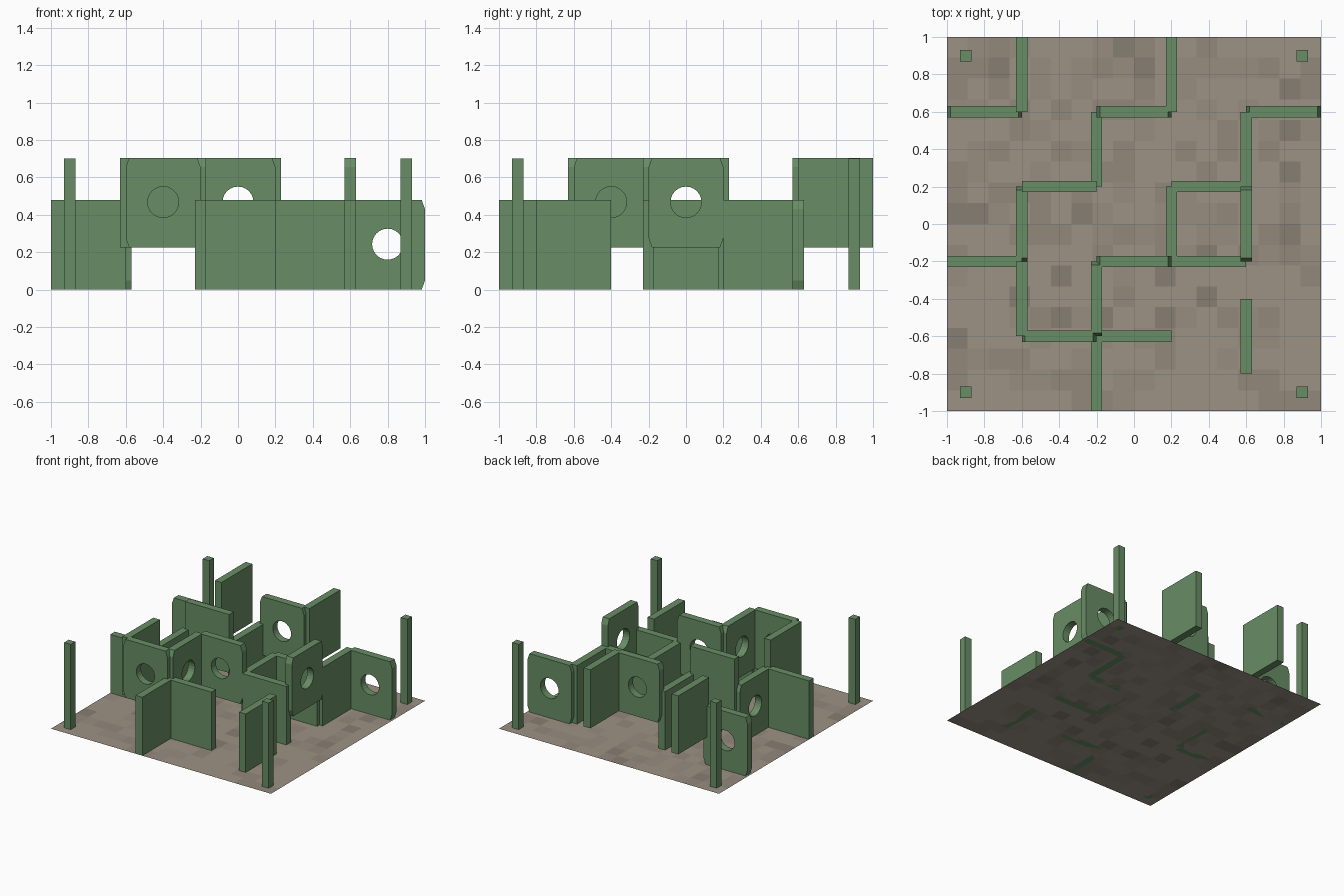
import bpy, bmesh, math, random

if "Cube" in bpy.data.objects:
    bpy.data.objects.remove(bpy.data.objects["Cube"])

random.seed(4)
CELL, THICK, HEIGHT = 0.4, 0.06, 0.48
LOW, HIGH = 0.0, 0.225


def material(name, rgb):
    m = bpy.data.materials.new(name)
    m.diffuse_color = (*rgb, 1)
    m.use_nodes = True
    m.node_tree.nodes["Principled BSDF"].inputs["Base Color"].default_value = m.diffuse_color
    return m


def add(name, mesh, loc=(0, 0, 0), turn=0.0):
    o = bpy.data.objects.new(name, mesh)
    o.location = loc
    o.rotation_euler[2] = turn
    bpy.context.collection.objects.link(o)
    return o


def box_mesh(name, size, mat):
    bm = bmesh.new()
    bmesh.ops.create_cube(bm, size=1)
    for v in bm.verts:
        v.co.x *= size[0]
        v.co.y *= size[1]
        v.co.z = (v.co.z + 0.5) * size[2]
    me = bpy.data.meshes.new(name)
    bm.to_mesh(me)
    bm.free()
    me.materials.append(mat)
    return me


def window_mesh(name, mat):
    # panel with clipped corners and a round opening
    w, h, cx, cz, r = CELL / 2, HEIGHT, 0.018, 0.05, 0.083
    outer = [(-w + cx, 0), (w - cx, 0), (w, cz), (w, h - cz),
             (w - cx, h), (-w + cx, h), (-w, h - cz), (-w, cz)]
    hole = [(r * math.cos(a), 0.243 + r * math.sin(a))
            for a in (i * math.tau / 24 for i in range(24))]
    bm = bmesh.new()
    edges = []
    for loop in (outer, hole):
        vs = [bm.verts.new((x, -THICK / 2, z)) for x, z in loop]
        edges += [bm.edges.new((vs[i - 1], vs[i])) for i in range(len(vs))]
    bmesh.ops.triangle_fill(bm, edges=edges, use_beauty=True)
    ext = bmesh.ops.extrude_face_region(bm, geom=bm.faces[:], use_keep_orig=True)
    new = [g for g in ext["geom"] if isinstance(g, bmesh.types.BMVert)]
    bmesh.ops.translate(bm, verts=new, vec=(0, THICK, 0))
    bmesh.ops.recalc_face_normals(bm, faces=bm.faces[:])
    me = bpy.data.meshes.new(name)
    bm.to_mesh(me)
    bm.free()
    me.materials.append(mat)
    return me


green = material("green_paint", (0.14, 0.27, 0.13))
plain = box_mesh("plain_panel", (CELL, THICK, HEIGHT), green)
window = window_mesh("window_panel", green)
post = box_mesh("corner_post", (THICK, THICK, 0.70), green)

# Walls: centre x, centre y, base height, has opening
along_x = [(-.8, .6, LOW, 1), (0, .6, HIGH, 1), (.8, .6, LOW, 1),
           (-.4, .2, HIGH, 0), (.4, .2, LOW, 0),
           (-.8, -.2, LOW, 0), (0, -.2, HIGH, 1), (.4, -.2, LOW, 0),
           (-.4, -.6, HIGH, 1), (0, -.6, LOW, 0)]
along_y = [(-.6, .8, HIGH, 0), (.2, .8, HIGH, 0),
           (-.2, .4, LOW, 0), (.6, .4, LOW, 0),
           (-.6, 0, LOW, 1), (.2, 0, LOW, 0), (.6, 0, HIGH, 1),
           (-.6, -.4, HIGH, 0), (-.2, -.4, HIGH, 1),
           (.6, -.6, LOW, 0), (-.2, -.8, LOW, 0)]
for walls, turn in ((along_x, 0.0), (along_y, math.pi / 2)):
    for x, y, z, opening in walls:
        add("window_wall" if opening else "plain_wall",
            window if opening else plain, (x, y, z), turn)

# Corner posts
for sx in (-1, 1):
    for sy in (-1, 1):
        add("corner_post", post, (0.9 * sx, 0.9 * sy, 0))

# Tiled floor with varied stone shades
N = 18
bm = bmesh.new()
bmesh.ops.create_grid(bm, x_segments=N, y_segments=N, size=1)
for f in bm.faces:
    f.material_index = random.choices(range(4), weights=(10, 4, 3, 1))[0]
floor = bpy.data.meshes.new("floor")
bm.to_mesh(floor)
bm.free()
for i, k in enumerate((1.0, 0.92, 0.85, 0.72)):
    floor.materials.append(material(f"stone_{i}", (0.34 * k, 0.29 * k, 0.235 * k)))
add("floor", floor)
